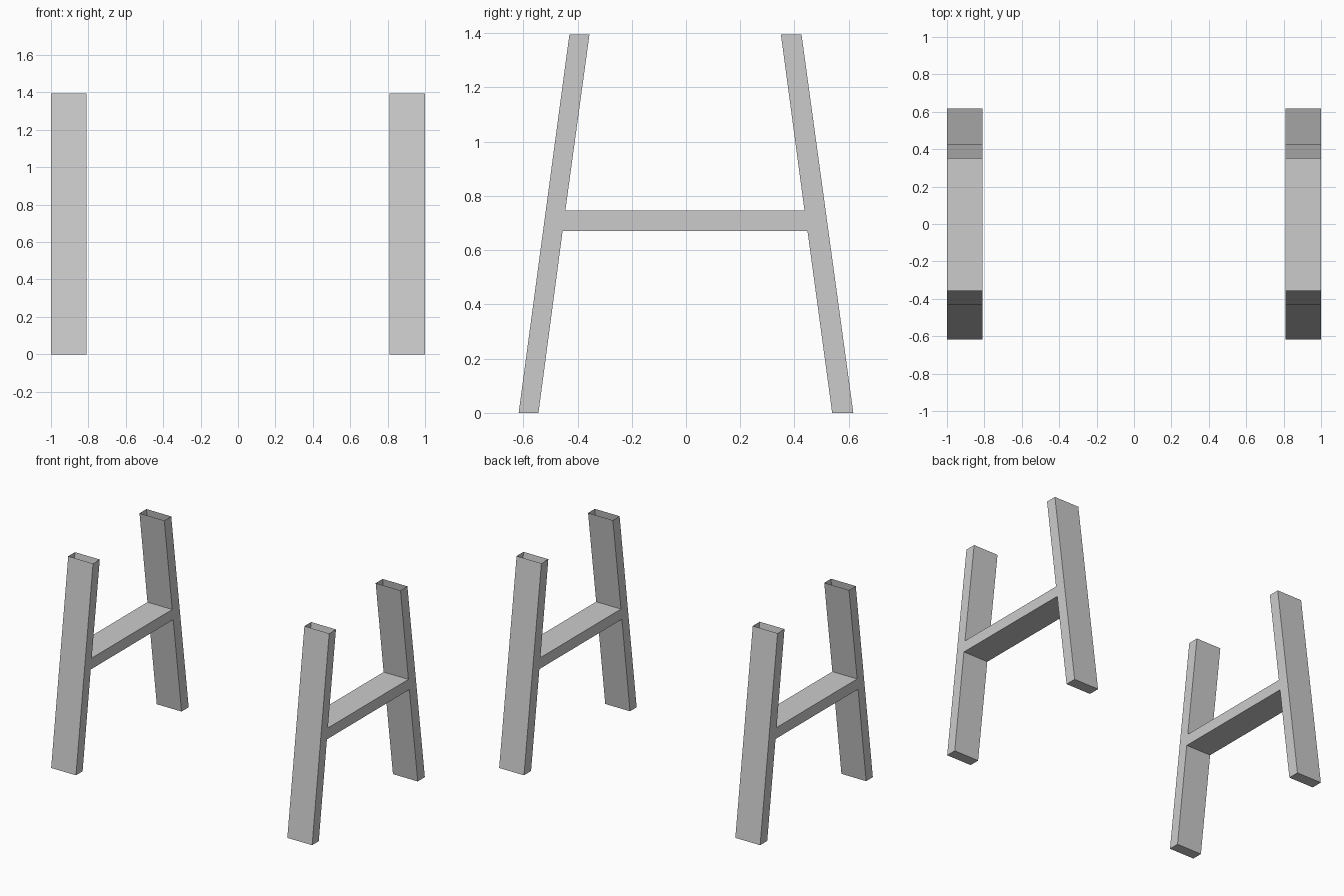
import bpy
import bmesh

if "Cube" in bpy.data.objects:
    bpy.data.objects.remove(bpy.data.objects["Cube"])

HEIGHT = 1.395
INNER, OUTER = 0.81, 1.0

# H-shaped side outline (y, z): two leaning legs joined by a crossbar
PROFILE = [
    (-0.617, 0), (-0.544, 0), (-0.455, 0.671), (0.448, 0.671),
    (0.539, 0), (0.617, 0), (0.426, HEIGHT), (0.350, HEIGHT),
    (0.437, 0.746), (-0.445, 0.746), (-0.356, HEIGHT), (-0.430, HEIGHT),
]


def add_frame(name, x0, x1):
    bm = bmesh.new()
    outline = bm.faces.new([bm.verts.new((x0, y, z)) for y, z in PROFILE])
    # Extrude the outline to the frame's thickness, keeping both sides
    ext = bmesh.ops.extrude_face_region(bm, geom=[outline], use_keep_orig=True)
    moved = [g for g in ext["geom"] if isinstance(g, bmesh.types.BMVert)]
    bmesh.ops.translate(bm, verts=moved, vec=(x1 - x0, 0, 0))
    bmesh.ops.recalc_face_normals(bm, faces=bm.faces[:])
    # The legs are hollow and open at the top
    caps = [f for f in bm.faces if all(v.co.z > HEIGHT - 1e-4 for v in f.verts)]
    bmesh.ops.delete(bm, geom=caps, context="FACES_ONLY")
    mesh = bpy.data.meshes.new(name)
    bm.to_mesh(mesh)
    bm.free()
    bpy.context.collection.objects.link(bpy.data.objects.new(name, mesh))


# Left and right leg frames
add_frame("left_leg_frame", -OUTER, -INNER)
add_frame("right_leg_frame", INNER, OUTER)
